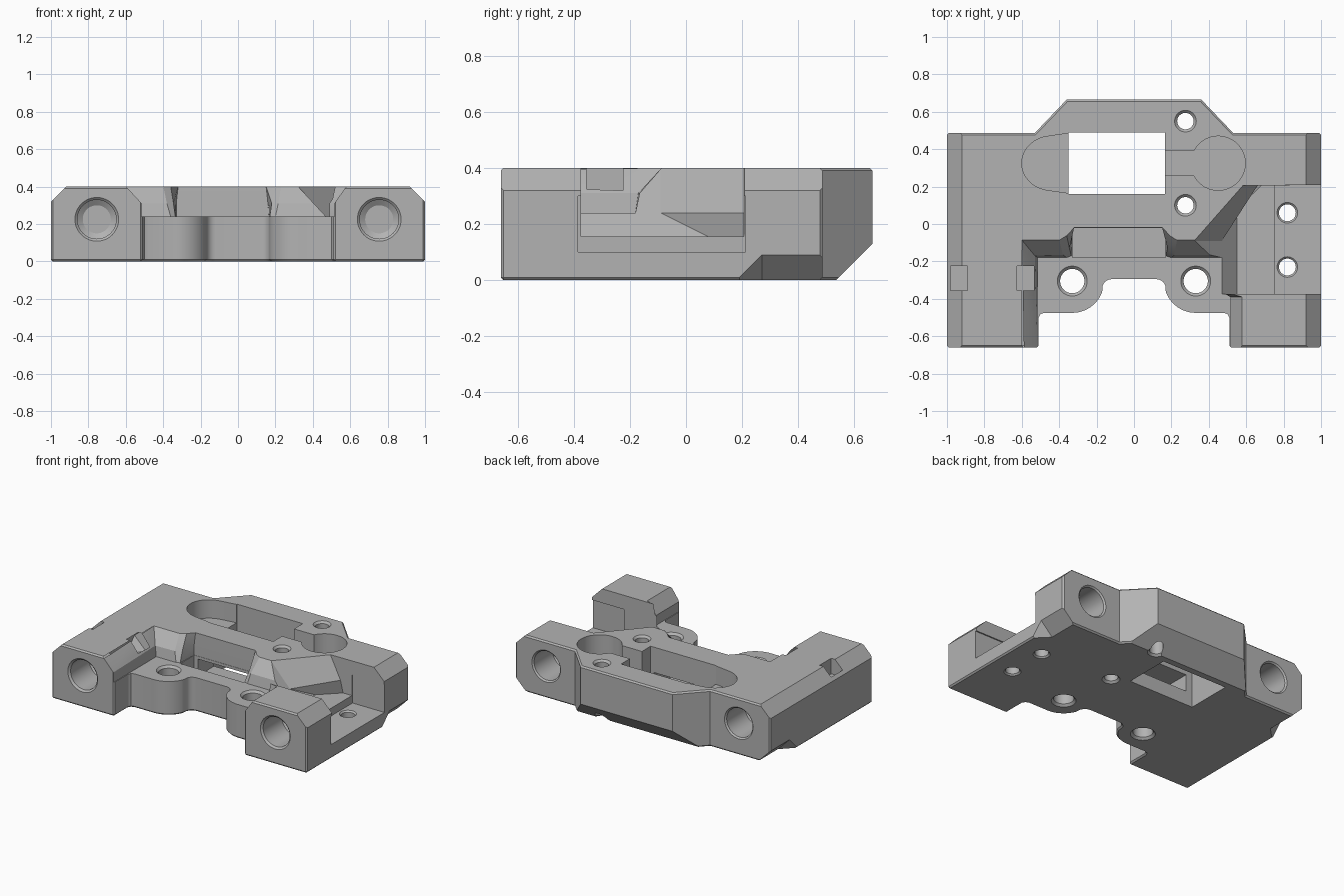
import bpy, bmesh, math

grey = bpy.data.materials.new("matte grey")
grey.diffuse_color = (0.45, 0.45, 0.45, 1)


def loft(name, rings):
    """Closed solid through rings of 3D points with equal counts."""
    bm = bmesh.new()
    vs = [[bm.verts.new(p) for p in r] for r in rings]
    n = len(vs[0])
    for a, b in zip(vs, vs[1:]):
        for i in range(n):
            j = (i + 1) % n
            bm.faces.new((a[i], a[j], b[j], b[i]))
    bm.faces.new(vs[0][::-1])
    bm.faces.new(vs[-1])
    bmesh.ops.recalc_face_normals(bm, faces=bm.faces)
    me = bpy.data.meshes.new(name)
    bm.to_mesh(me)
    bm.free()
    ob = bpy.data.objects.new(name, me)
    bpy.context.collection.objects.link(ob)
    return ob


def up(pts, *zs):
    return [[(x, y, z) for x, y in pts] for z in zs]


def arc(cx, cy, r, a0, a1, n, ry=None):
    return [(cx + r * math.cos(math.radians(a0 + (a1 - a0) * i / n)),
             cy + (ry or r) * math.sin(math.radians(a0 + (a1 - a0) * i / n)))
            for i in range(n + 1)]


def apply(mod):
    bpy.context.view_layer.objects.active = body
    bpy.ops.object.modifier_apply(modifier=mod.name)


def cut(rings):
    c = loft("cutter", rings)
    c.hide_render = True
    m = body.modifiers.new("cut", 'BOOLEAN')
    m.operation, m.solver, m.object = 'DIFFERENCE', 'EXACT', c
    apply(m)
    bpy.data.objects.remove(c)


def box(x0, x1, y0, y1, z0, z1):
    cut(up([(x0, y0), (x1, y0), (x1, y1), (x0, y1)], z0, z1))


def hole(x, y, r, rim):
    """Vertical through hole with a small countersunk mouth."""
    h = {(0.82): 0.1, 0.33: 0.24}.get(abs(x), 0.4)
    cut([[(px, py, z) for px, py in arc(x, y, q, 0, 350, 35)]
         for q, z in ((rim, -0.02), (rim, 0), (r, rim - r), (r, h - rim + r), (rim, h), (rim, h + 0.02))])


def bore(x, y0, steps):
    """Blind horizontal bore along y; steps are (y, radius)."""
    cut([[(px, y, pz) for px, pz in arc(x, 0.225, r, 0, 352.5, 47)] for y, r in steps])


# body plate outline, right half then mirrored
half = ([(0.12, -0.295)] + arc(0.12, -0.345, 0.05, 75, 20, 4)
        + arc(0.33, -0.305, 0.17, 200, 270, 12)
        + [(0.48, -0.475), (0.5, -0.482), (0.51, -0.5), (0.51, -0.66), (1, -0.66),
           (1, 0.487), (0.53, 0.487), (0.36, 0.665)])
outline = half + [(-x, y) for x, y in half[::-1]]
body = loft("carriage_body", up(outline, 0, 0.4))
bpy.context.view_layer.objects.active = body
bev = body.modifiers.new("edge", 'BEVEL')
bev.width, bev.segments, bev.limit_method, bev.angle_limit = 0.01, 1, 'ANGLE', math.radians(60)
apply(bev)

# outer chamfers: long top edges, back lower corners, underside of the back
for s in (1, -1):
    tri = [(0.915, 0.405), (1.1, 0.405), (1.1, 0.22)]
    cut([[(s * x, y, z) for x, z in tri] for y in (-0.8, 0.8)])
    lo = [(0.91, 0), (1.0, 0.09), (1.1, 0.09), (1.1, -0.05), (0.86, -0.05)]
    cut([[(s * (x + 0.1), y, z) for x, z in lo] if y < 0.2 else
         [(s * x, y, z) for x, z in lo] for y in (0.17, 0.27, 0.8)])
cut([[(x, y, z) for y, z in ((0.485, -0.05), (0.715, 0.18), (0.8, 0.18), (0.8, -0.05))]
     for x in (-0.8, 0.8)])

# front shelf with sloping walls around it
foot = [(-0.515, -0.7), (-0.515, -0.18), (-0.36, -0.18), (-0.335, -0.17), (-0.33, -0.02),
        (0.165, -0.02), (0.17, -0.17), (0.2, -0.18), (0.48, -0.18), (0.48, -0.37),
        (0.515, -0.39), (0.515, -0.7)]
mid = [(-0.515, -0.7), (-0.53, -0.17), (-0.38, -0.165), (-0.345, -0.13), (-0.33, -0.02),
       (0.16, -0.02), (0.18, -0.13), (0.215, -0.165), (0.42, -0.165), (0.48, -0.37),
       (0.515, -0.39), (0.515, -0.7)]
top = [(-0.6, -0.7), (-0.6, -0.085), (-0.4, -0.085), (-0.36, -0.06), (-0.32, -0.018),
       (0.15, -0.018), (0.19, -0.06), (0.23, -0.085), (0.34, -0.085), (0.5, -0.37),
       (0.58, -0.39), (0.58, -0.7)]
cut(up(foot, 0.24) + up(mid, 0.31) + up(top, 0.402, 0.45))

# right-hand recess, stepped floor and diagonal wall
r0 = [(0.55, -0.375), (0.55, 0.08), (0.68, 0.205), (1.1, 0.21), (1.1, -0.375)]
r1 = [(0.47, -0.375), (0.47, -0.09), (0.66, 0.205), (1.1, 0.21), (1.1, -0.375)]
r2 = [(0.32, -0.375), (0.32, -0.09), (0.58, 0.205), (1.1, 0.21), (1.1, -0.375)]
cut(up(r0, 0.155) + up(r1, 0.24) + up(r2, 0.402, 0.45))
box(0.75, 1.1, -0.384, 0.212, 0.1, 0.3)

# middle pocket and the passage to the window
box(-0.328, 0.168, -0.178, -0.022, 0.1, 0.3)
box(-0.3, 0.14, -0.1, 0.3, 0.1, 0.22)

# window with its rounded side pockets
box(-0.35, 0.165, 0.16, 0.49, -0.1, 0.5)
cut(up([(-0.3, 0.485), (-0.35, 0.485)] + arc(-0.44, 0.325, 0.16, 100, 260, 20, 0.145)
       + [(-0.35, 0.165), (-0.3, 0.165)], 0.27, 0.5))
cut(up(arc(0.45, 0.325, 0.145, 0, 350, 35), 0.24, 0.5))
box(0.1, 0.36, 0.258, 0.392, 0.24, 0.5)

# strap slots in the left rail
for x in (-0.935, -0.58):
    box(x - 0.045, x + 0.045, -0.355, -0.225, 0.29, 0.5)

# screw holes
for x, y, r, rim in ((0.275, 0.55, 0.044, 0.058), (0.275, 0.1, 0.044, 0.058),
                     (0.82, 0.06, 0.045, 0.055), (0.82, -0.23, 0.045, 0.055),
                     (0.33, -0.305, 0.065, 0.08), (-0.33, -0.305, 0.065, 0.08)):
    hole(x, y, r, rim)

# rod bores front and back
for x in (-0.755, 0.755):
    bore(x, 0, ((-0.7, 0.117), (-0.66, 0.117), (-0.648, 0.104), (-0.44, 0.104), (-0.42, 0.075)))
    bore(x, 0, ((0.7, 0.112), (0.487, 0.112), (0.477, 0.102), (0.27, 0.102), (0.25, 0.075)))

# finish
body.data.materials.clear()
body.data.materials.append(grey)
for p in body.data.polygons:
    p.material_index = 0
bpy.ops.object.select_all(action='DESELECT')
body.select_set(True)
bpy.context.view_layer.objects.active = body
bpy.ops.object.shade_smooth_by_angle(angle=math.radians(25))
